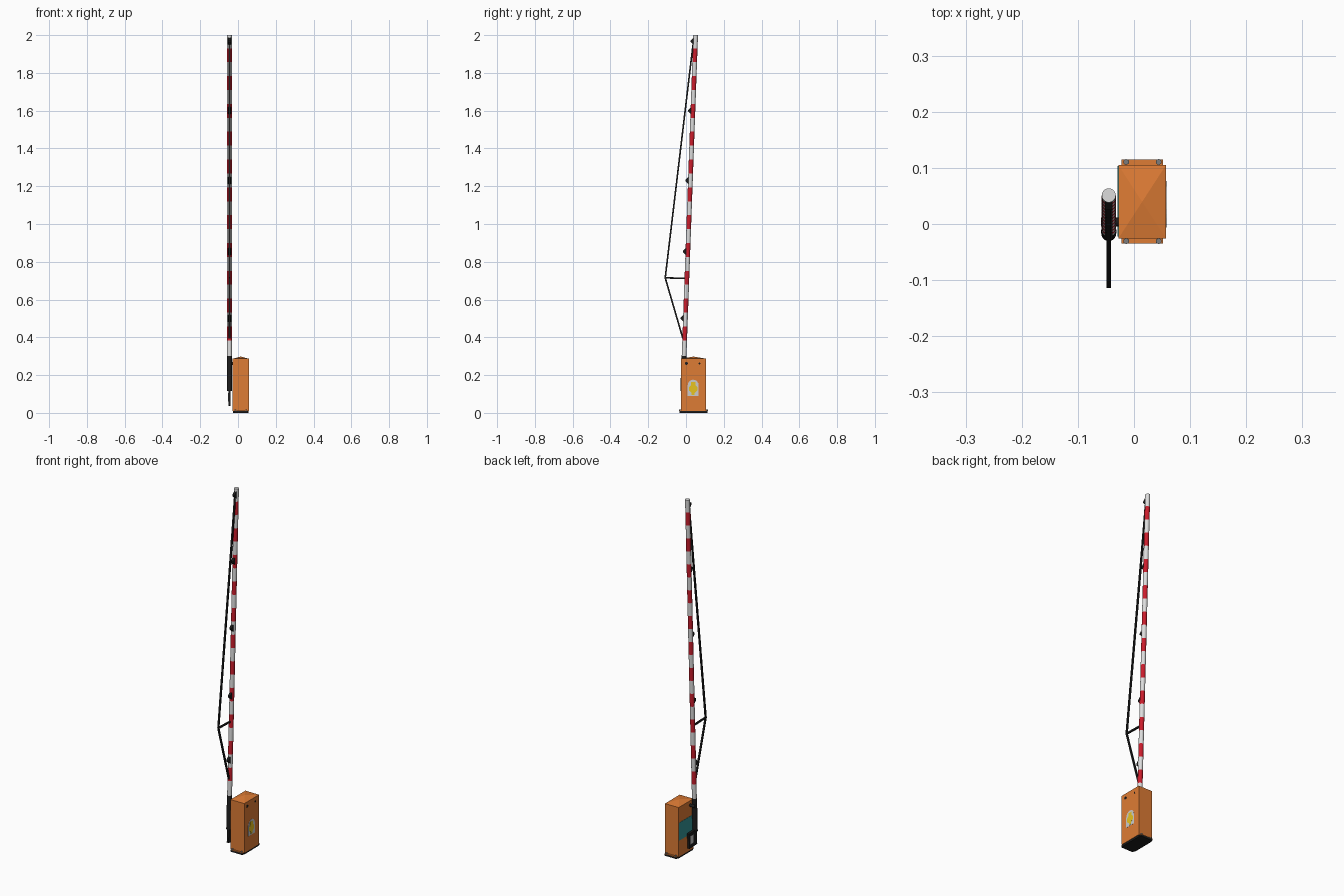
import bpy, bmesh, math
from mathutils import Vector

if "Cube" in bpy.data.objects:
    bpy.data.objects.remove(bpy.data.objects["Cube"])


def mat(name, r, g, b):
    m = bpy.data.materials.new(name)
    m.diffuse_color = (r, g, b, 1)
    m.use_nodes = True
    m.node_tree.nodes["Principled BSDF"].inputs["Base Color"].default_value = m.diffuse_color
    return m


ORANGE = mat("orange paint", 0.73, 0.2, 0.035)
BLACK = mat("black", 0.012, 0.012, 0.012)
WHITE = mat("white", 0.72, 0.72, 0.72)
RED = mat("red", 0.6, 0.012, 0.025)
TEAL = mat("teal", 0.035, 0.3, 0.31)
YELLOW = mat("yellow", 0.85, 0.58, 0.015)
GREY = mat("steel grey", 0.2, 0.2, 0.2)
SILVER = mat("light grey", 0.6, 0.6, 0.6)


def finish(name, bm, mats, smooth=False):
    bmesh.ops.recalc_face_normals(bm, faces=bm.faces)
    me = bpy.data.meshes.new(name)
    bm.to_mesh(me)
    bm.free()
    for m in mats:
        me.materials.append(m)
    ob = bpy.data.objects.new(name, me)
    bpy.context.collection.objects.link(ob)
    if smooth:
        bpy.ops.object.select_all(action='DESELECT')
        ob.select_set(True)
        bpy.context.view_layer.objects.active = ob
        bpy.ops.object.shade_smooth_by_angle(angle=math.radians(40))
    return ob


def box(name, x, y, z, m):
    bm = bmesh.new()
    bmesh.ops.create_cube(bm, size=1)
    for v in bm.verts:
        v.co = Vector([(a[0] + a[1]) / 2 + c * (a[1] - a[0]) for a, c in zip((x, y, z), v.co)])
    return finish(name, bm, [m])


def rod(name, a, b, r, m, n=12):
    a, b = Vector(a), Vector(b)
    bm = bmesh.new()
    bmesh.ops.create_cone(bm, cap_ends=True, segments=n, radius1=r, radius2=r, depth=(b - a).length)
    rot = (b - a).to_track_quat('Z', 'Y')
    for v in bm.verts:
        v.co = rot @ v.co + (a + b) / 2
    return finish(name, bm, [m], True)


def side_plate(name, outline, x0, x1, m):
    """Extrude a (y, z) outline along x."""
    bm = bmesh.new()
    f = bm.faces.new([bm.verts.new((x0, y, z)) for y, z in outline])
    ext = bmesh.ops.extrude_face_region(bm, geom=[f])
    for v in ext["geom"]:
        if isinstance(v, bmesh.types.BMVert):
            v.co.x = x1
    return finish(name, bm, [m])


def strip(name, a, b, w, m):
    """Square bar of half-width w between two points of the arm plane."""
    d = (b - a).normalized()
    s = Vector((0, -d.z, d.y)) * w
    side_plate(name, [(q.y, q.z) for q in (a - s, a + s, b + s, b - s)], AX - w, AX + w, m)


AX = -0.045                      # arm plane


def axis(z, dy=0.0):             # point on the slightly leaning arm axis
    return Vector((AX, 0.051 + (z - 2.0) * 0.036 + dy, z))


# cabinet with low pyramid roof
X0, X1, Y0, Y1 = -0.028, 0.057, -0.026, 0.105
bm = bmesh.new()
rings = [[bm.verts.new((x, y, z)) for x, y in ((X0, Y0), (X1, Y0), (X1, Y1), (X0, Y1))]
         for z in (0.01, 0.287)]
apex = bm.verts.new(((X0 + X1) / 2, (Y0 + Y1) / 2, 0.298))
bm.faces.new(rings[0])
for i in range(4):
    j = (i + 1) % 4
    bm.faces.new((rings[0][i], rings[0][j], rings[1][j], rings[1][i]))
    bm.faces.new((rings[1][i], rings[1][j], apex))
finish("cabinet", bm, [ORANGE])

# base, flanges and anchor bolts
box("base_plate", (X0 + 0.002, X1 - 0.002), (Y0 + 0.001, Y1 - 0.001), (0, 0.0105), BLACK)
for side, (y0, y1) in {"front": (-0.035, -0.02), "back": (0.1, 0.115)}.items():
    box(side + "_foot", (-0.022, 0.052), (y0, y1), (0, 0.009), BLACK)
    box(side + "_flange", (-0.022, 0.052), (y0, y1), (0.009, 0.012), ORANGE)
    yb = -0.0305 if side == "front" else 0.1105
    for x in (-0.014, 0.044):
        rod(side + "_anchor_bolt", (x, yb, 0.01), (x, yb, 0.017), 0.0055, GREY, n=6)

# warning plate on the right side: arched plate with one plain yellow mark
cy = 0.038
arch = [(cy - 0.029, 0.09), (cy + 0.029, 0.09)]
arch += [(cy + 0.029 * math.cos(t * math.pi / 8), 0.147 + 0.029 * math.sin(t * math.pi / 8))
         for t in range(9)]
side_plate("warning_plate", arch, X1 - 0.001, X1 + 0.0006, SILVER)
half = [(0.008, 0.096), (0.008, 0.106), (0.022, 0.118), (0.022, 0.136), (0.012, 0.146), (0.012, 0.164)]
side_plate("yellow_mark", [(cy + y, z) for y, z in half] + [(cy - y, z) for y, z in half[::-1]],
           X1, X1 + 0.0012, YELLOW)
# lock studs and teal panel
for y, r in ((0.002, 0.008), (0.072, 0.005)):
    rod("lock_stud", (X1 - 0.002, y, 0.262), (X1 + 0.001, y, 0.262), r, BLACK)
box("teal_panel", (X0 - 0.001, X0 + 0.001), (-0.022, 0.103), (0.1, 0.2), TEAL)

# striped arm: one tube, coloured by band
N = 24
RAD = 0.0125
zs = [0.29] + [1.93 - 0.0736 * k for k in range(21, -1, -1)] + [2.0]
bm = bmesh.new()
loops = []
for z in zs:
    c = axis(z)
    loops.append([bm.verts.new((c.x + RAD * math.cos(2 * math.pi * i / N),
                                c.y + RAD * math.sin(2 * math.pi * i / N), z)) for i in range(N)])
for k in range(len(zs) - 1):
    for i in range(N):
        j = (i + 1) % N
        f = bm.faces.new((loops[k][i], loops[k][j], loops[k + 1][j], loops[k + 1][i]))
        f.material_index = k % 2
bm.faces.new(loops[-1])
bm.faces.new(loops[0])
finish("striped_arm", bm, [WHITE, RED], True)

# black sleeve, pivot and counterweight
rod("arm_sleeve", axis(0.115), axis(0.302), 0.0134, BLACK, n=24)
p = axis(0.262, 0.015)
rod("pivot_axle", (-0.059, p.y, p.z), (X0 + 0.003, p.y, p.z), 0.008, BLACK, n=16)
side_plate("counterweight", [(-0.027, 0.04), (0.042, 0.037), (0.046, 0.122), (-0.025, 0.125)],
           AX - 0.006, AX + 0.006, BLACK)
box("counterweight_label", (AX - 0.007, AX - 0.005), (0.006, 0.034), (0.06, 0.105), SILVER)

# bracing cable and strut
knee = Vector((AX, -0.11, 0.715))
strip("lower_cable", axis(0.395, -0.01), knee, 0.0042, BLACK)
strip("upper_cable", knee, axis(1.95, -0.012), 0.0042, BLACK)
strip("cable_strut", knee, axis(0.712), 0.0042, BLACK)

# wedge-shaped warning lamps along the front of the arm
for z in (1.967, 1.6, 1.23, 0.855, 0.5):
    c = axis(z)
    side_plate("arm_lamp", [(c.y - 0.008, z - 0.021), (c.y - 0.025, z - 0.004),
                            (c.y - 0.025, z + 0.004), (c.y - 0.008, z + 0.021)],
               AX - 0.007, AX + 0.007, BLACK)
